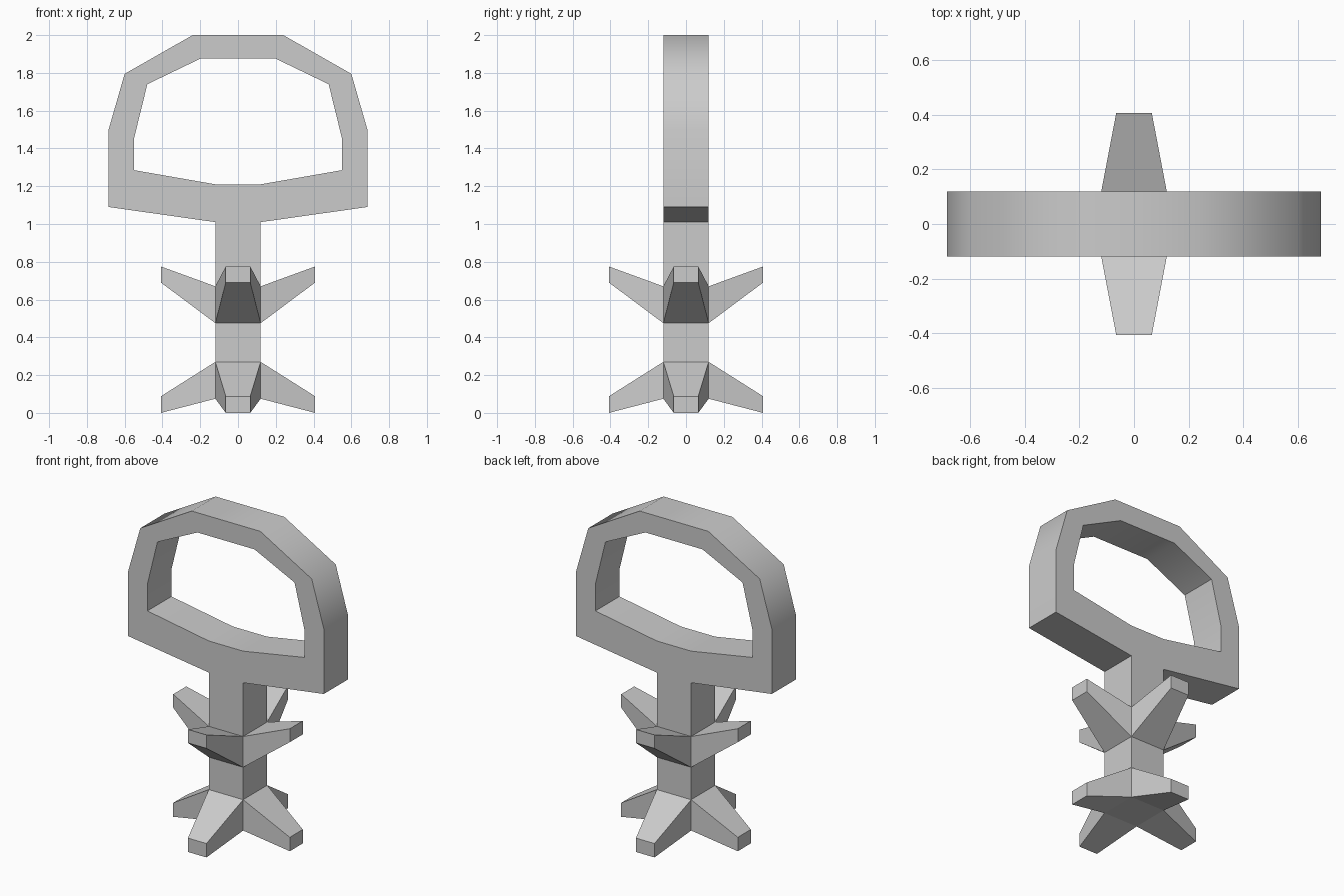
import bpy, bmesh
from math import radians
from mathutils import Matrix, Vector

if "Cube" in bpy.data.objects:
    bpy.data.objects.remove(bpy.data.objects["Cube"])

W = 0.12  # half thickness of shaft and handle


def finish(name, bm):
    bmesh.ops.remove_doubles(bm, verts=bm.verts, dist=1e-4)
    bmesh.ops.recalc_face_normals(bm, faces=bm.faces)
    me = bpy.data.meshes.new(name)
    bm.to_mesh(me)
    bm.free()
    ob = bpy.data.objects.new(name, me)
    bpy.context.collection.objects.link(ob)
    return ob


def quad(bm, pts, rot=Matrix()):
    bm.faces.new([bm.verts.new(rot @ Vector(p)) for p in pts])


# Handle: angular loop, left open underneath where the shaft joins
outer = [(0.12, 1.01), (0.685, 1.09), (0.685, 1.5), (0.6, 1.795), (0.24, 2.0)]
inner = [(0.12, 1.21), (0.55, 1.285), (0.55, 1.455), (0.48, 1.74), (0.2, 1.875)]
outer += [(-x, z) for x, z in reversed(outer)]
inner += [(-x, z) for x, z in reversed(inner)]
bm = bmesh.new()
n = len(outer)
for i in range(n):
    j = (i + 1) % n
    for y in (-W, W):
        quad(bm, [(x, y, z) for x, z in (outer[i], outer[j], inner[j], inner[i])])
    for ring in (outer, inner):
        if ring is outer and i == n - 1:
            continue
        (x0, z0), (x1, z1) = ring[i], ring[j]
        quad(bm, [(x0, -W, z0), (x1, -W, z1), (x1, W, z1), (x0, W, z0)])
handle = finish("handle", bm)

# Shaft: square column with two tiers of four tapered prongs
R, T = 0.408, 0.065  # prong reach and half width of its tip
tiers = [(0.075, 0.27, 0.0, 0.088), (0.475, 0.67, 0.69, 0.775)]
bm = bmesh.new()
for k in range(4):
    rot = Matrix.Rotation(radians(90 * k), 4, 'Z')
    for z0, z1 in ((0.27, 0.475), (0.67, 1.01)):
        quad(bm, [(W, -W, z0), (W, W, z0), (W, W, z1), (W, -W, z1)], rot)
    for r0, r1, t0, t1 in tiers:
        root = [(W, -W, r0), (W, W, r0), (W, W, r1), (W, -W, r1)]
        tip = [(R, -T, t0), (R, T, t0), (R, T, t1), (R, -T, t1)]
        quad(bm, tip, rot)
        for a in range(4):
            b = (a + 1) % 4
            quad(bm, [root[a], root[b], tip[b], tip[a]], rot)
quad(bm, [(-W, -W, 0.075), (-W, W, 0.075), (W, W, 0.075), (W, -W, 0.075)])
finish("pronged_shaft", bm)

# Soft shading around the handle's curve
bpy.ops.object.select_all(action='DESELECT')
handle.select_set(True)
bpy.context.view_layer.objects.active = handle
bpy.ops.object.shade_smooth_by_angle(angle=radians(50))
